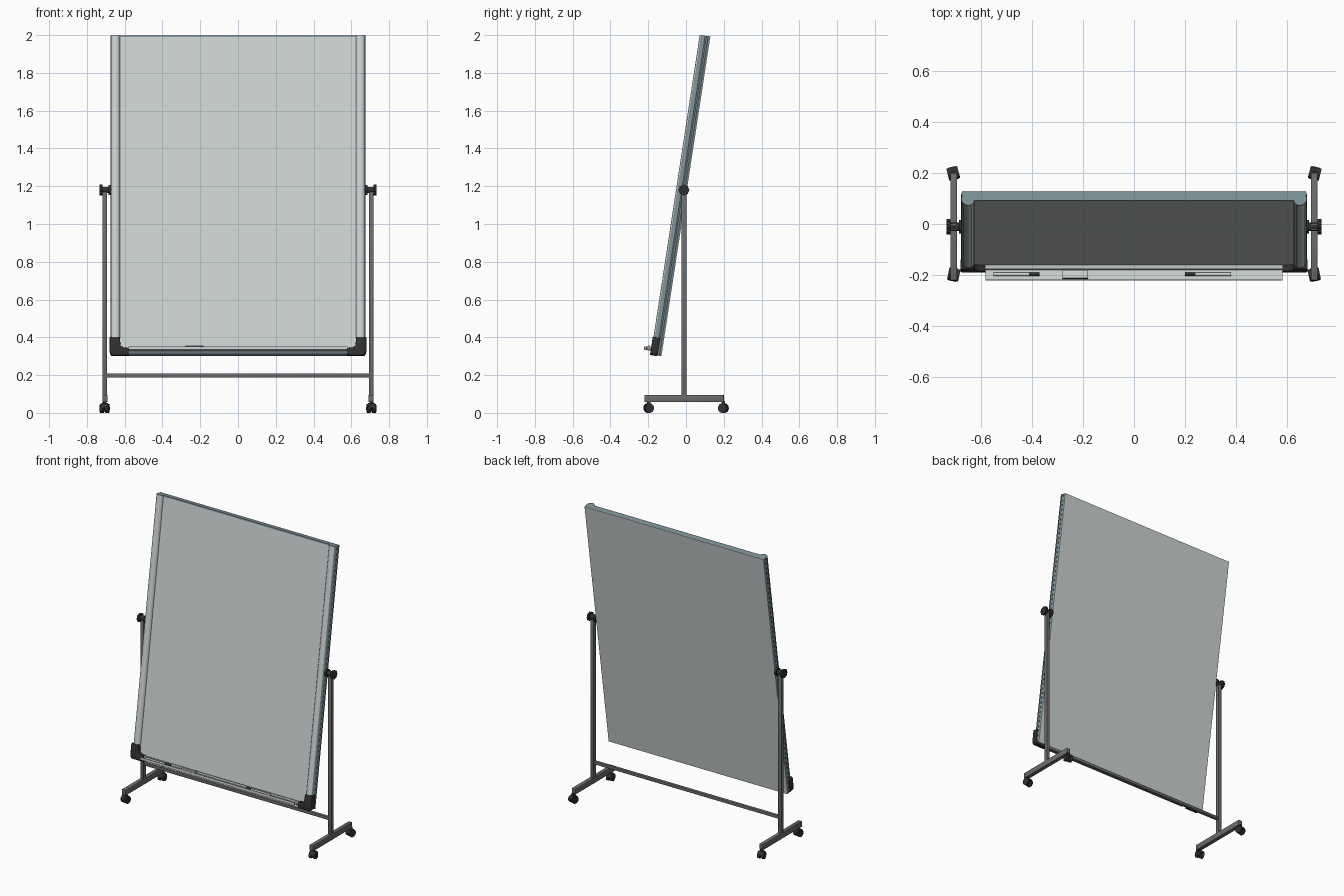
import bpy, bmesh, math
from mathutils import Matrix, Vector

if "Cube" in bpy.data.objects:
    bpy.data.objects.remove(bpy.data.objects["Cube"])

def mat(name, c):
    m = bpy.data.materials.new(name)
    m.diffuse_color = (*c, 1)
    m.use_nodes = True
    m.node_tree.nodes["Principled BSDF"].inputs["Base Color"].default_value = m.diffuse_color
    return m

PALE = mat("pale_grey", (0.60, 0.655, 0.645))
BLUE = mat("blue_grey", (0.21, 0.29, 0.32))
STEEL = mat("steel_grey", (0.15, 0.15, 0.15))
BLACK = mat("black_plastic", (0.03, 0.03, 0.03))

# Board space: origin at lower back edge, z runs up the leaning board
TILT = Matrix.Translation((0, -0.13, 0.30)) @ Matrix.Rotation(-math.radians(8.7), 4, 'X')
FLAT = Matrix.Identity(4)
LEN = 1.712

def finish(bm, name, mats, space=FLAT, bevel=0, rule=None, smooth=True):
    bmesh.ops.recalc_face_normals(bm, faces=bm.faces[:])
    if bevel:
        bmesh.ops.bevel(bm, geom=bm.edges[:], offset=bevel, segments=2, profile=0.5, affect='EDGES')
    if rule:
        for f in bm.faces:
            f.material_index = rule(f)
    me = bpy.data.meshes.new(name)
    bm.to_mesh(me)
    bm.free()
    for m in mats:
        me.materials.append(m)
    ob = bpy.data.objects.new(name, me)
    bpy.context.collection.objects.link(ob)
    ob.matrix_world = space
    if smooth:
        bpy.ops.object.select_all(action='DESELECT')
        ob.select_set(True)
        bpy.context.view_layer.objects.active = ob
        bpy.ops.object.shade_smooth_by_angle(angle=math.radians(35))
    return ob

def box(name, lo, hi, m, space=FLAT, bevel=0):
    bm = bmesh.new()
    size = [b - a for a, b in zip(lo, hi)]
    mid = [(a + b) / 2 for a, b in zip(lo, hi)]
    bmesh.ops.create_cube(bm, size=1, matrix=Matrix.Translation(mid) @ Matrix.Diagonal((*size, 1)))
    return finish(bm, name, [m], space, bevel)

def rod(name, x0, x1, y, z, r, m, space=FLAT, n=24, bevel=0, r2=None):
    """Cylinder along x."""
    bm = bmesh.new()
    mx = Matrix.Translation(((x0 + x1) / 2, y, z)) @ Matrix.Rotation(math.pi / 2, 4, 'Y')
    bmesh.ops.create_cone(bm, cap_ends=True, segments=n, radius1=r, radius2=r2 or r,
                          depth=abs(x1 - x0), matrix=mx)
    return finish(bm, name, [m], space, bevel)

def extrude(name, pts, vec, mats, space=FLAT, bevel=0, rule=None):
    bm = bmesh.new()
    f = bm.faces.new([bm.verts.new(p) for p in pts])
    r = bmesh.ops.extrude_face_region(bm, geom=[f])
    bmesh.ops.translate(bm, vec=vec, verts=[v for v in r['geom'] if isinstance(v, bmesh.types.BMVert)])
    return finish(bm, name, mats, space, bevel, rule)

# Writing panel, back sheet and top trim
box("writing_panel", (-0.66, -0.036, 0.01), (0.66, -0.002, LEN - 0.004), PALE, TILT)
box("back_sheet", (-0.672, -0.004, 0.0), (0.672, 0.0, LEN), PALE, TILT)
box("top_trim", (-0.672, -0.038, LEN - 0.008), (0.672, -0.003, LEN), BLUE, TILT)

# Bottom rail with rounded underside
extrude("bottom_rail", [(-0.66, y, z) for y, z in
        [(-0.003, 0), (-0.035, 0), (-0.048, 0.005), (-0.055, 0.015), (-0.055, 0.026), (-0.046, 0.032), (-0.003, 0.032)]],
        (1.32, 0, 0), [PALE, BLUE], TILT, rule=lambda f: 1 if f.calc_center_median().z < 0.024 else 0)

RAIL = [(0.672, -0.003), (0.676, -0.012), (0.672, -0.02), (0.676, -0.028), (0.674, -0.04),
        (0.668, -0.049), (0.658, -0.055), (0.646, -0.057), (0.634, -0.053), (0.626, -0.045),
        (0.624, -0.034), (0.65, -0.003)]

def caster(name, x, y, turn):
    space = Matrix.Translation((x, y, 0)) @ Matrix.Rotation(turn, 4, 'Z')
    for i, s in enumerate((-1, 1)):
        rod(f"{name}_wheel_{i}", s * 0.006, s * 0.022, 0, 0.024, 0.024, BLACK, space, 24)
    # hood over the wheels
    arc = [(-0.015, 0.026 * math.cos(a), 0.026 + 0.026 * math.sin(a))
           for a in [math.pi * k / 10 for k in range(11)]]
    extrude(f"{name}_hood", arc, (0.03, 0, 0), [BLACK], space)
    box(f"{name}_stem", (-0.008, -0.008, 0.045), (0.008, 0.008, 0.064), BLACK, space)

for s, side in ((-1, "left"), (1, "right")):
    # Side rail: blue outer flank, pale rounded front
    extrude(f"{side}_rail", [(s * x, y, 0.005) for x, y in RAIL], (0, 0, LEN - 0.005),
            [PALE, BLUE], TILT,
            rule=lambda f: 1 if abs(f.normal.z) > 0.9 or (abs(f.calc_center_median().x) > 0.664
                                and f.calc_center_median().y > -0.047) else 0)
    # L-shaped bottom corner cap
    ell = [(0.679, 0.012), (0.668, -0.003), (0.58, -0.003), (0.58, 0.036), (0.608, 0.038),
           (0.622, 0.05), (0.626, 0.095), (0.679, 0.095)]
    extrude(f"{side}_corner_cap", [(s * x, -0.022, z) for x, z in ell], (0, -0.039, 0), [BLACK], TILT, bevel=0.003)

    # Stand: post, foot, casters
    X = s * 0.705
    box(f"{side}_post", (X - 0.0125, -0.024, 0.08), (X + 0.0125, 0.002, 1.195), STEEL, bevel=0.002)
    box(f"{side}_foot", (X - 0.0135, -0.22, 0.058), (X + 0.0135, 0.20, 0.096), STEEL, bevel=0.002)
    caster(f"{side}_front_caster", X, -0.198, s * 0.2)
    caster(f"{side}_back_caster", X + s * 0.002, 0.198, -s * 0.25)

    # Pivot: clamp, collar and lobed knob
    rod(f"{side}_pivot_clamp", s * 0.672, s * 0.685, -0.011, 1.18, 0.026, BLACK)
    rod(f"{side}_pivot_axle", s * 0.68, s * 0.722, -0.011, 1.18, 0.017, BLACK)
    pts = []
    for k in range(32):
        a = math.tau * k / 32
        r = 0.0275 + 0.0025 * math.cos(8 * a)
        pts.append((s * 0.718, -0.011 + r * math.cos(a), 1.18 + r * math.sin(a)))
    extrude(f"{side}_knob", pts, (s * 0.016, 0, 0), [BLACK])

# Cross bar between the posts
box("cross_bar", (-0.70, -0.021, 0.188), (0.70, -0.001, 0.208), STEEL, bevel=0.002)

# Pen tray with front lip
tray = [(-0.05, 0.020), (-0.096, 0.020), (-0.098, 0.037), (-0.094, 0.037), (-0.092, 0.024), (-0.054, 0.024),
        (-0.054, 0.037), (-0.05, 0.037)]
extrude("pen_tray", [(-0.58, y, z) for y, z in tray], (1.16, 0, 0), [PALE], TILT)

# Two markers with dark caps
for name, tip, neck, end in (("left_marker", -0.37, -0.41, -0.55), ("right_marker", 0.20, 0.24, 0.38)):
    rod(f"{name}_cap", tip, neck, -0.072, 0.031, 0.0075, BLACK, TILT, 16)
    rod(f"{name}_body", neck, end, -0.072, 0.031, 0.007, PALE, TILT, 16)

# Board eraser: felt base and grip
box("eraser_felt", (-0.28, -0.09, 0.024), (-0.18, -0.056, 0.032), STEEL, TILT)
box("eraser_grip", (-0.28, -0.09, 0.032), (-0.18, -0.056, 0.042), PALE, TILT, bevel=0.002)
box("eraser_ridge", (-0.278, -0.079, 0.042), (-0.182, -0.067, 0.046), PALE, TILT)
